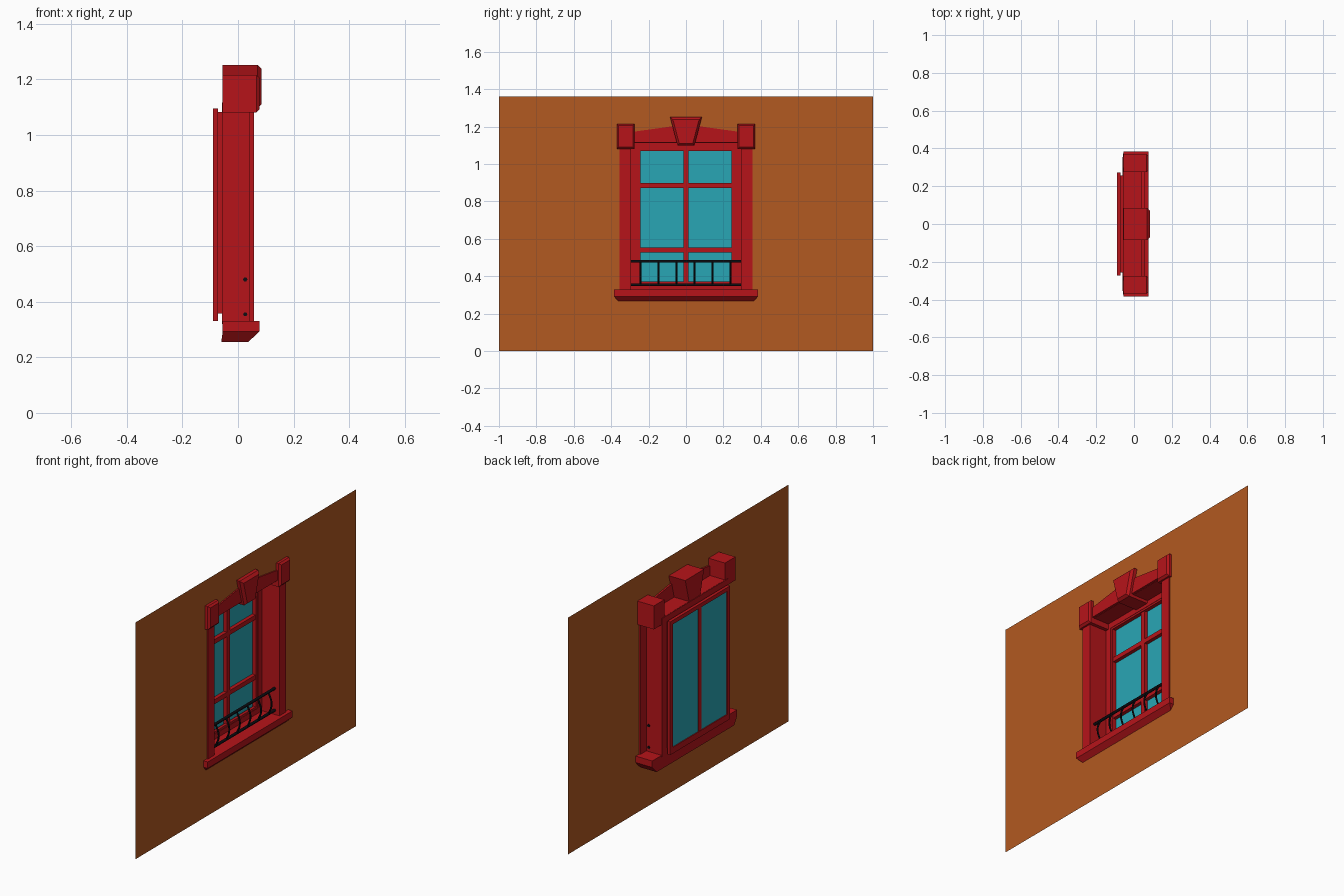
import bpy, bmesh, math

if "Cube" in bpy.data.objects:
    bpy.data.objects.remove(bpy.data.objects["Cube"])

def material(name, rgb):
    m = bpy.data.materials.new(name)
    m.diffuse_color = (*rgb, 1)
    m.use_nodes = True
    m.node_tree.nodes["Principled BSDF"].inputs["Base Color"].default_value = m.diffuse_color
    return m

RED = material("red_paint", (0.47, 0.007, 0.01))
WALL = material("orange_wall", (0.45, 0.1, 0.015))
GLASS = material("glass", (0.022, 0.38, 0.46))
IRON = material("black_iron", (0.004, 0.004, 0.006))

def finish(name, bm, mat):
    bmesh.ops.recalc_face_normals(bm, faces=bm.faces[:])
    me = bpy.data.meshes.new(name)
    bm.to_mesh(me)
    bm.free()
    me.materials.append(mat)
    ob = bpy.data.objects.new(name, me)
    bpy.context.collection.objects.link(ob)
    return ob

def loft(name, sections, mat=RED):
    """Capped loft through rings of (x, [(y, z), ...])."""
    bm = bmesh.new()
    rings = [[bm.verts.new((x, y, z)) for y, z in pts] for x, pts in sections]
    n = len(rings[0])
    for a, b in zip(rings, rings[1:]):
        for i in range(n):
            j = (i + 1) % n
            bm.faces.new((a[i], a[j], b[j], b[i]))
    bm.faces.new(rings[0])
    bm.faces.new(rings[-1])
    return finish(name, bm, mat)

def rect(y0, y1, z0, z1):
    return [(y0, z0), (y1, z0), (y1, z1), (y0, z1)]

def box(name, x0, x1, y0, y1, z0, z1, mat=RED):
    return loft(name, [(x0, rect(y0, y1, z0, z1)), (x1, rect(y0, y1, z0, z1))], mat)

def ring(name, x0, x1, y, z0, z1, iy, iz0, iz1):
    """Rectangular frame: outer size y, z0..z1 and opening iy, iz0..iz1."""
    bm = bmesh.new()
    loops = [[bm.verts.new((x, *p)) for p in rect(-w, w, a, b)]
             for x, w, a, b in ((x0, y, z0, z1), (x1, y, z0, z1),
                                (x1, iy, iz0, iz1), (x0, iy, iz0, iz1))]
    for k in range(4):
        a, b = loops[k], loops[(k + 1) % 4]
        for i in range(4):
            j = (i + 1) % 4
            bm.faces.new((a[i], a[j], b[j], b[i]))
    return finish(name, bm, RED)

def tube(name, pts, radius, mat=IRON):
    cu = bpy.data.curves.new(name, 'CURVE')
    cu.dimensions = '3D'
    cu.bevel_depth = radius
    cu.bevel_resolution = 1
    cu.use_fill_caps = True
    sp = cu.splines.new('POLY')
    sp.points.add(len(pts) - 1)
    for p, co in zip(sp.points, pts):
        p.co = (*co, 1)
    cu.materials.append(mat)
    ob = bpy.data.objects.new(name, cu)
    bpy.context.collection.objects.link(ob)
    return ob

# Thin wall sheet with an opening
bm = bmesh.new()
outer = [bm.verts.new((0.05, *p)) for p in rect(-1, 1, 0, 1.36)]
inner = [bm.verts.new((0.05, *p)) for p in rect(-0.335, 0.335, 0.3, 1.14)]
for i in range(4):
    j = (i + 1) % 4
    bm.faces.new((outer[i], outer[j], inner[j], inner[i]))
finish("wall", bm, WALL)

# Side surrounds, reveals and corner blocks
for s, side in ((-1, "left"), (1, "right")):
    box(f"jamb_{side}", 0.042, 0.057, s * 0.295, s * 0.355, 0.32, 1.09)
    box(f"reveal_{side}", -0.055, 0.045, s * 0.295, s * 0.3, 0.32, 1.117)
    outline = rect(s * 0.275, s * 0.37, 1.08, 1.215)
    face = rect(s * 0.284, s * 0.361, 1.092, 1.206)
    loft(f"corner_block_{side}", [(-0.055, outline), (0.066, outline), (0.077, face)])

# Pediment front with shallow slopes, and the flat ceiling of the reveal
pediment = [(-0.3, 1.115), (0.3, 1.115), (0.3, 1.17), (0.0, 1.212), (-0.3, 1.17)]
loft("pediment", [(0.04, pediment), (0.057, pediment)])
box("reveal_ceiling", -0.055, 0.045, -0.3, 0.3, 1.113, 1.118)

# Keystone with bevelled front
stone = [(-0.045, 1.098), (0.045, 1.098), (0.085, 1.252), (-0.085, 1.252)]
panel = [(-0.036, 1.11), (0.036, 1.11), (0.07, 1.238), (-0.07, 1.238)]
loft("keystone", [(-0.055, stone), (0.07, stone), (0.085, panel)])

# Sill slab with tapered underside
bm = bmesh.new()
levels = [(0.255, -0.06, 0.037, 0.352), (0.293, -0.055, 0.077, 0.385), (0.33, -0.055, 0.077, 0.385)]
rings = [[bm.verts.new(p) for p in ((a, -w, z), (b, -w, z), (b, w, z), (a, w, z))]
         for z, a, b, w in levels]
for a, b in zip(rings, rings[1:]):
    for i in range(4):
        j = (i + 1) % 4
        bm.faces.new((a[i], a[j], b[j], b[i]))
bm.faces.new(rings[0])
bm.faces.new(rings[-1])
finish("sill", bm, RED)

# Window frame in stepped layers
ring("back_trim", -0.058, -0.053, 0.3, 0.32, 1.117, 0.255, 0.36, 1.08)
ring("inner_frame", -0.072, -0.055, 0.256, 0.358, 1.082, 0.243, 0.372, 1.069)
ring("outer_frame", -0.09, -0.072, 0.272, 0.33, 1.095, 0.246, 0.365, 1.072)

# Glass and glazing bars
box("glass", -0.085, -0.081, -0.25, 0.25, 0.36, 1.076, GLASS)
box("centre_mullion", -0.088, -0.06, -0.014, 0.014, 0.36, 1.076)
for i, z in enumerate((0.54, 0.885)):
    box(f"glazing_bar_{i}", -0.083, -0.06, -0.25, 0.25, z - 0.013, z + 0.013)

# Iron railing with bowed balusters
for name, z in (("bottom_rail", 0.355), ("top_rail", 0.48)):
    tube(name, [(0.026, -0.305, z), (0.026, 0.305, z)], 0.008)
for i in range(6):
    y = -0.243 + i * 0.096
    path = [(0.026 + 0.022 * math.sin(math.pi * k / 8), y, 0.48 - 0.125 * k / 8) for k in range(9)]
    tube(f"baluster_{i}", path, 0.005)
